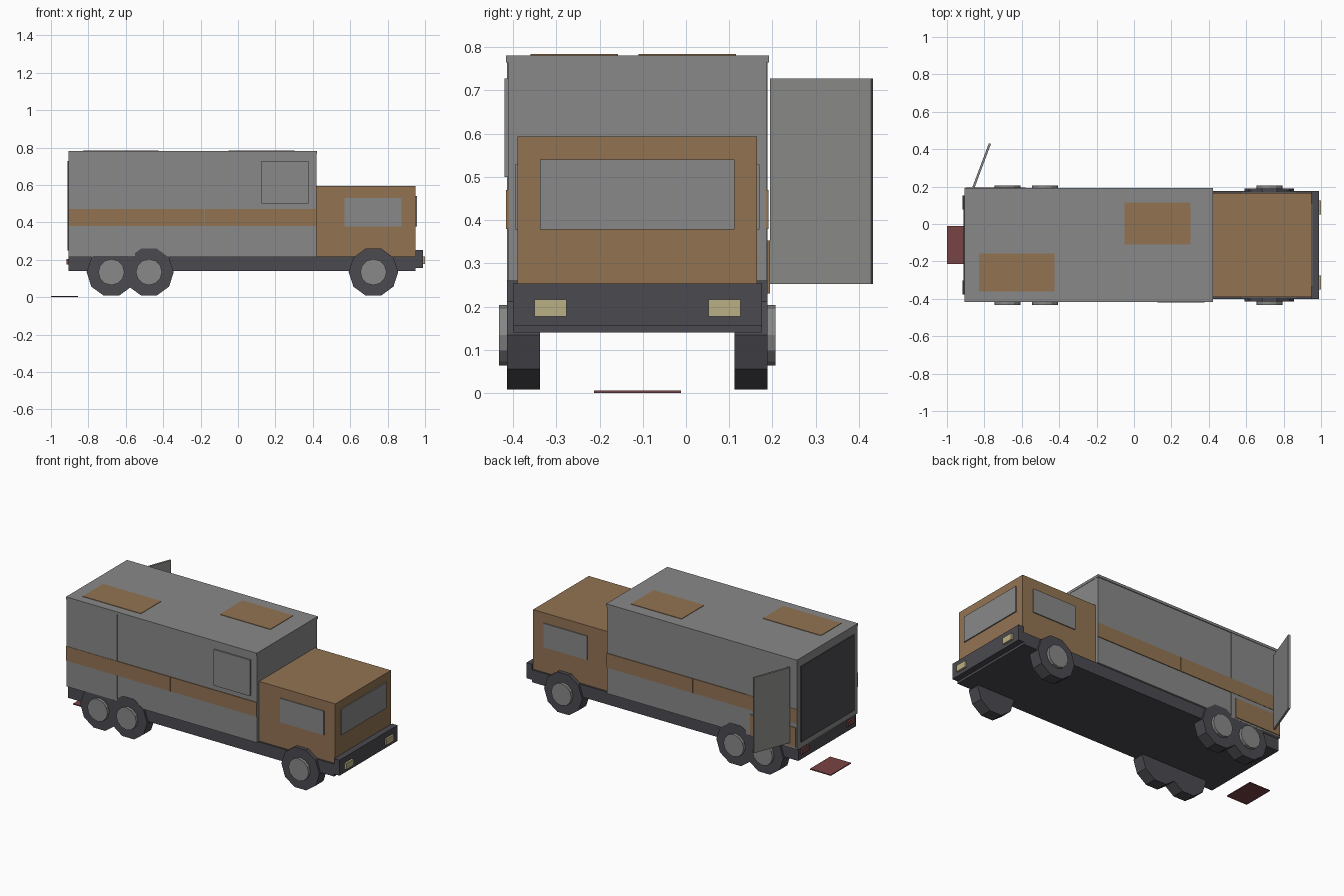
import bpy, bmesh, math
from mathutils import Matrix

if "Cube" in bpy.data.objects:
    bpy.data.objects.remove(bpy.data.objects["Cube"])


def material(name, color):
    m = bpy.data.materials.new(name)
    m.diffuse_color = (*color, 1)
    m.use_nodes = True
    m.node_tree.nodes["Principled BSDF"].inputs["Base Color"].default_value = m.diffuse_color
    return m


GREY = material("body grey", (0.245, 0.25, 0.242))
TAN = material("tan paint", (0.29, 0.173, 0.086))
DARK = material("dark trim", (0.07, 0.068, 0.08))
RED = material("dull red", (0.19, 0.056, 0.056))
CREAM = material("lamp cream", (0.49, 0.43, 0.235))

MID = -0.1125  # centre line of the truck in y


def finish(name, bm, mat):
    bmesh.ops.recalc_face_normals(bm, faces=bm.faces)
    mesh = bpy.data.meshes.new(name)
    bm.to_mesh(mesh)
    bm.free()
    mesh.materials.append(mat)
    ob = bpy.data.objects.new(name, mesh)
    bpy.context.collection.objects.link(ob)
    return ob


def box(name, x, y, z, mat):
    """Box from (min, max) pairs."""
    bm = bmesh.new()
    bmesh.ops.create_cube(bm, size=1)
    for v in bm.verts:
        v.co = [(a + b) / 2 + c * (b - a) for (a, b), c in zip((x, y, z), v.co)]
    return finish(name, bm, mat)


def prism(name, x, z, y0, y1, r, n, mat):
    """Flat-sided disc with its axle along y."""
    bm = bmesh.new()
    ring = [bm.verts.new((x + r * math.cos(2 * math.pi * i / n), y0,
                          z + r * math.sin(2 * math.pi * i / n))) for i in range(n)]
    face = bm.faces.new(ring)
    ext = bmesh.ops.extrude_face_region(bm, geom=[face], use_keep_orig=True)
    for v in ext["geom"]:
        if isinstance(v, bmesh.types.BMVert):
            v.co.y = y1
    return finish(name, bm, mat)


def sides(half_in, half_out):
    """Matching y ranges on the right and left of the centre line."""
    return (("right", (MID - half_out, MID - half_in)),
            ("left", (MID + half_in, MID + half_out)))


# Chassis, cab and cargo body
box("chassis", (-0.905, 0.95), (MID - 0.288, MID + 0.288), (0.14, 0.218), DARK)
box("cab", (0.42, 0.95), (MID - 0.277, MID + 0.277), (0.216, 0.593), TAN)
box("cargo_body", (-0.905, 0.42), (MID - 0.299, MID + 0.299), (0.215, 0.77), GREY)
box("roof", (-0.907, 0.422), (MID - 0.304, MID + 0.304), (0.765, 0.781), GREY)

# Side panels, stripes and cab windows
for side, y in sides(0.297, 0.3015):
    box(side + "_rear_panel", (-0.905, -0.552), y, (0.22, 0.766), GREY)
for side, y in sides(0.297, 0.3035):
    box(side + "_stripe_rear", (-0.906, -0.181), y, (0.38, 0.47), TAN)
    box(side + "_stripe_front", (-0.179, 0.421), y, (0.38, 0.47), TAN)
for side, y in sides(0.275, 0.283):
    box(side + "_cab_window", (0.57, 0.874), y, (0.378, 0.529), GREY)
box("body_window", (0.125, 0.377), (-0.42, -0.411), (0.50, 0.727), GREY)
box("left_locker", (-0.9, -0.58), (0.187, 0.194), (0.23, 0.353), TAN)

# Windscreen, bumper and lamps
box("windscreen", (0.949, 0.957), (MID - 0.225, MID + 0.225), (0.378, 0.54), GREY)
box("bumper", (0.95, 0.988), (MID - 0.288, MID + 0.288), (0.155, 0.253), DARK)
for side, y in sides(0.164, 0.238):
    box(side + "_headlight", (0.986, 1.0), y, (0.177, 0.216), CREAM)
for side, y in sides(0.19, 0.264):
    box(side + "_tail_light", (-0.916, -0.903), y, (0.175, 0.205), RED)

# Roof hatches
box("rear_hatch", (-0.83, -0.425), (-0.36, -0.157), (0.777, 0.784), TAN)
box("front_hatch", (-0.05, 0.303), (-0.11, 0.116), (0.777, 0.784), TAN)

# Rear doorway and the swung-open door
box("rear_doorway", (-0.911, -0.903), (MID - 0.265, MID + 0.265), (0.25, 0.727), DARK)
door = box("open_door", (0, 0.25), (-0.006, 0.006), (0.252, 0.727), GREY)
door.data.transform(Matrix.Translation((-0.858, 0.196, 0))
                    @ Matrix.Rotation(math.atan2(0.235, 0.088), 4, 'Z'))

# Red mat on the ground behind the truck
box("ground_mat", (-1.0, -0.855), (-0.213, -0.012), (0, 0.006), RED)

# Wheels and hubs
for axle, x in (("rear", -0.677), ("middle", -0.476), ("front", 0.724)):
    for side, s in (("right", -1), ("left", 1)):
        prism(f"{axle}_{side}_wheel", x, 0.134, MID + s * 0.225, MID + s * 0.301,
              0.1325, 10, DARK)
        prism(f"{axle}_{side}_hub", x, 0.134, MID + s * 0.29, MID + s * 0.3195,
              0.07, 12, GREY)
